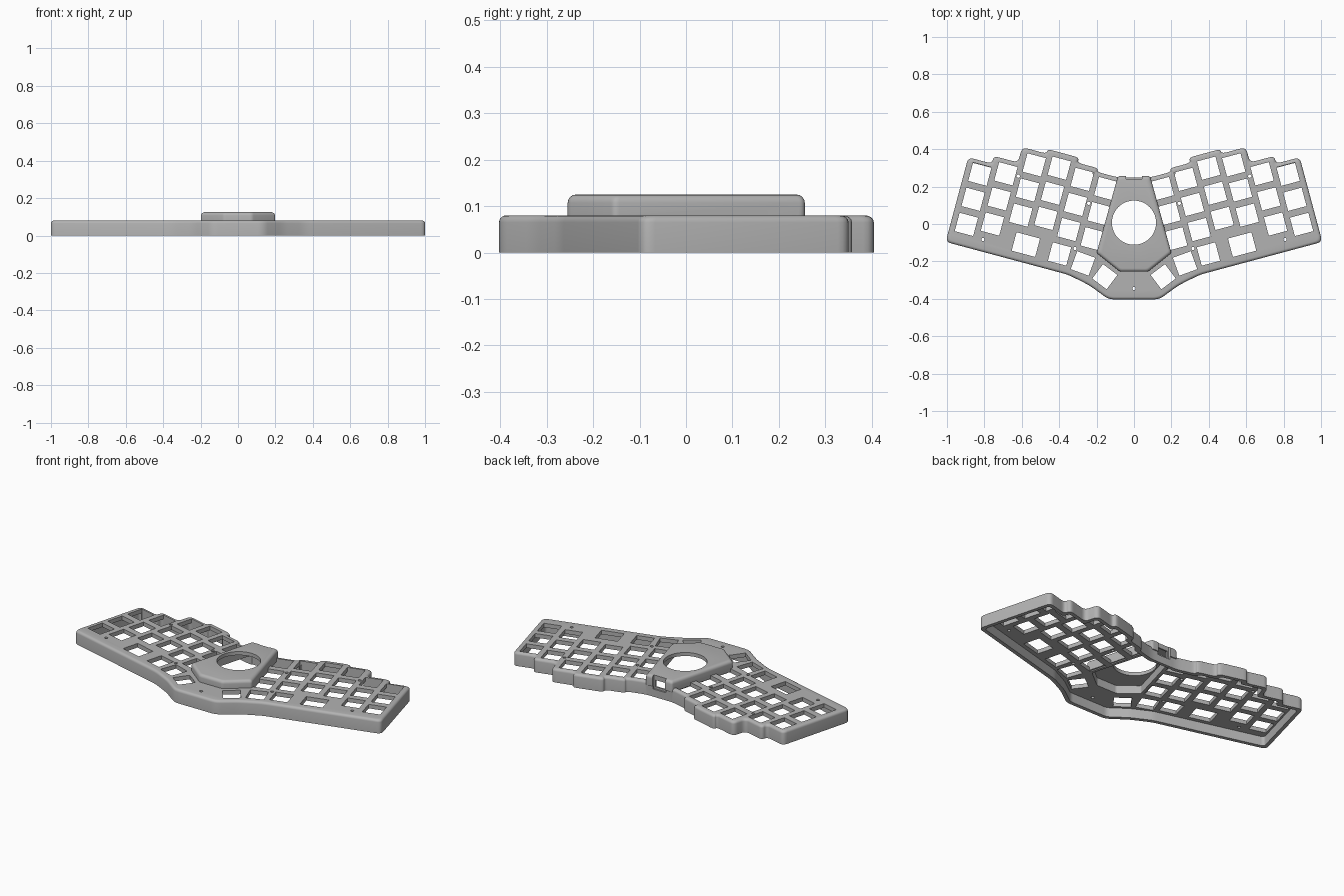
import bpy, bmesh, math
from mathutils import Vector, Matrix

if "Cube" in bpy.data.objects:
    bpy.data.objects.remove(bpy.data.objects["Cube"], do_unlink=True)

TILT = math.radians(15)
U = Vector((math.cos(TILT), math.sin(TILT)))
V = Vector((-math.sin(TILT), math.cos(TILT)))

grey = bpy.data.materials.new("case grey")
grey.use_nodes = True
grey.diffuse_color = (0.45, 0.45, 0.45, 1)
grey.node_tree.nodes["Principled BSDF"].inputs["Base Color"].default_value = (0.45, 0.45, 0.45, 1)


def wing(u, v):
    """Point in the tilted frame of the left key field."""
    return U * u + V * v


def mirrored(half):
    return half + [Vector((-p.x, p.y)) for p in reversed(half)]


def inset(poly, d):
    out = []
    for i, p in enumerate(poly):
        a = (p - poly[i - 1]).normalized()
        b = (poly[(i + 1) % len(poly)] - p).normalized()
        n, m = Vector((-a.y, a.x)), Vector((-b.y, b.x))
        out.append(p + (n + m) * d / (1 + n.dot(m)))
    return out


def rounded(poly, r, steps=5):
    out = []
    for i, p in enumerate(poly):
        a, b = poly[i - 1] - p, poly[(i + 1) % len(poly)] - p
        a *= min(r / a.length, 0.45)
        b *= min(r / b.length, 0.45)
        for k in range(steps + 1):
            t = k / steps
            out.append(p + a * (1 - t) ** 2 + b * t ** 2)
    return out


def make_object(name, bm):
    bmesh.ops.recalc_face_normals(bm, faces=bm.faces)
    mesh = bpy.data.meshes.new(name)
    bm.to_mesh(mesh)
    bm.free()
    mesh.materials.append(grey)
    obj = bpy.data.objects.new(name, mesh)
    bpy.context.collection.objects.link(obj)
    return obj


def slab(name, poly, r, low, high, fillet=0.0):
    """Solid from an outline, with a rounded upper rim."""
    levels = [(0, low), (0, high)]
    if fillet:
        angles = [math.pi / 2 * k / 4 for k in range(5)]
        levels = [(0, low)] + [(fillet * (1 - math.cos(a)), high - fillet * (1 - math.sin(a)))
                               for a in angles]
    bm = bmesh.new()
    rings = [[bm.verts.new((p.x, p.y, z)) for p in rounded(inset(poly, d), r)]
             for d, z in levels]
    n = len(rings[0])
    for lower, upper in zip(rings, rings[1:]):
        for i in range(n):
            j = (i + 1) % n
            bm.faces.new((lower[i], lower[j], upper[j], upper[i]))
    bm.faces.new(rings[0][::-1])
    bm.faces.new(rings[-1])
    return make_object(name, bm)


def box(bm, x, y, z, size, angle=0.0):
    bmesh.ops.create_cube(bm, size=1, matrix=Matrix.Translation((x, y, z))
                          @ Matrix.Rotation(angle, 4, "Z") @ Matrix.Diagonal((*size, 1)))


def cylinder(bm, x, y, z, r, depth, sides):
    bmesh.ops.create_cone(bm, cap_ends=True, segments=sides, radius1=r, radius2=r,
                          depth=depth, matrix=Matrix.Translation((x, y, z)))


def combine(target, other, operation):
    mod = target.modifiers.new(operation, "BOOLEAN")
    mod.operation, mod.object, mod.solver = operation, other, "EXACT"
    graph = bpy.context.evaluated_depsgraph_get()
    mesh = bpy.data.meshes.new_from_object(target.evaluated_get(graph))
    target.modifiers.clear()
    target.data = mesh
    bpy.data.objects.remove(other, do_unlink=True)


# Case outline: thumb edge, outer corner, then the staggered column tops
half = [Vector((0.135, -0.403)), Vector((0.24, -0.327)), wing(0.27, -0.353), wing(0.948, -0.353)]
edges = [0.948, 0.818, 0.684, 0.55, 0.376, 0.262, 0.15]
tops = [0.115, 0.157, 0.242, 0.267, 0.238, 0.218]
for i, top in enumerate(tops):
    half += [wing(edges[i], top), wing(edges[i + 1], top)]
outline = mirrored(half)

# Hollow case with an open underside
case = slab("keyboard_case", outline, 0.03, 0, 0.08, 0.015)
combine(case, slab("case_cavity", inset(outline, 0.022), 0.02, -0.02, 0.056), "DIFFERENCE")

# Key openings and screw holes, repeated on both sides
KEY = 0.102
middles = [-0.095, -0.057, 0.028, 0.046, 0.02, 0.005]
keys = [(wing(0.865 - 0.134 * i, mid + 0.139 * row), KEY, TILT)
        for i, mid in enumerate(middles) for row in (-1, 0, 1)]
keys += [(wing(0.53, -0.256), 0.13, TILT), (wing(0.343, -0.258), KEY, TILT),
         (Vector((0.273, -0.211)), KEY, math.radians(20)),
         (Vector((0.156, -0.282)), 0.096, math.radians(37))]
screws = [Vector((0.807, -0.083)), Vector((0.316, -0.131)), wing(0.262, 0.044), wing(0.664, 0.087)]
bm = bmesh.new()
for side in (1, -1):
    for p, width, angle in keys:
        box(bm, side * p.x, p.y, 0.07, (width, min(width, KEY), 0.1), side * angle)
    for p in screws:
        cylinder(bm, side * p.x, p.y, 0.07, 0.009, 0.1, 16)
cylinder(bm, 0, -0.345, 0.07, 0.009, 0.1, 16)
combine(case, make_object("key_openings", bm), "DIFFERENCE")

# Raised centre housing for the ball, hollow below
housing_outline = mirrored([Vector((0.075, -0.255)), Vector((0.2, -0.155)), Vector((0.086, 0.256))])
combine(case, slab("ball_housing", housing_outline, 0.012, 0.062, 0.125, 0.018), "UNION")
combine(case, slab("housing_cavity", inset(housing_outline, 0.025), 0.008, -0.02, 0.104), "DIFFERENCE")

# Round ball opening
bm = bmesh.new()
cylinder(bm, 0, 0.007, 0.1, 0.118, 0.2, 64)
combine(case, make_object("ball_opening", bm), "DIFFERENCE")

# Cable port at the back, set in a shallow recess
for name, y, z, size in (("port_recess", 0.27, 0.09, (0.084, 0.06, 0.09)),
                         ("cable_port", 0.25, 0.077, (0.064, 0.1, 0.04))):
    bm = bmesh.new()
    box(bm, 0, y, z, size)
    combine(case, make_object(name, bm), "DIFFERENCE")

bpy.ops.object.select_all(action="DESELECT")
case.select_set(True)
bpy.context.view_layer.objects.active = case
bpy.ops.object.shade_smooth_by_angle(angle=math.radians(35))
